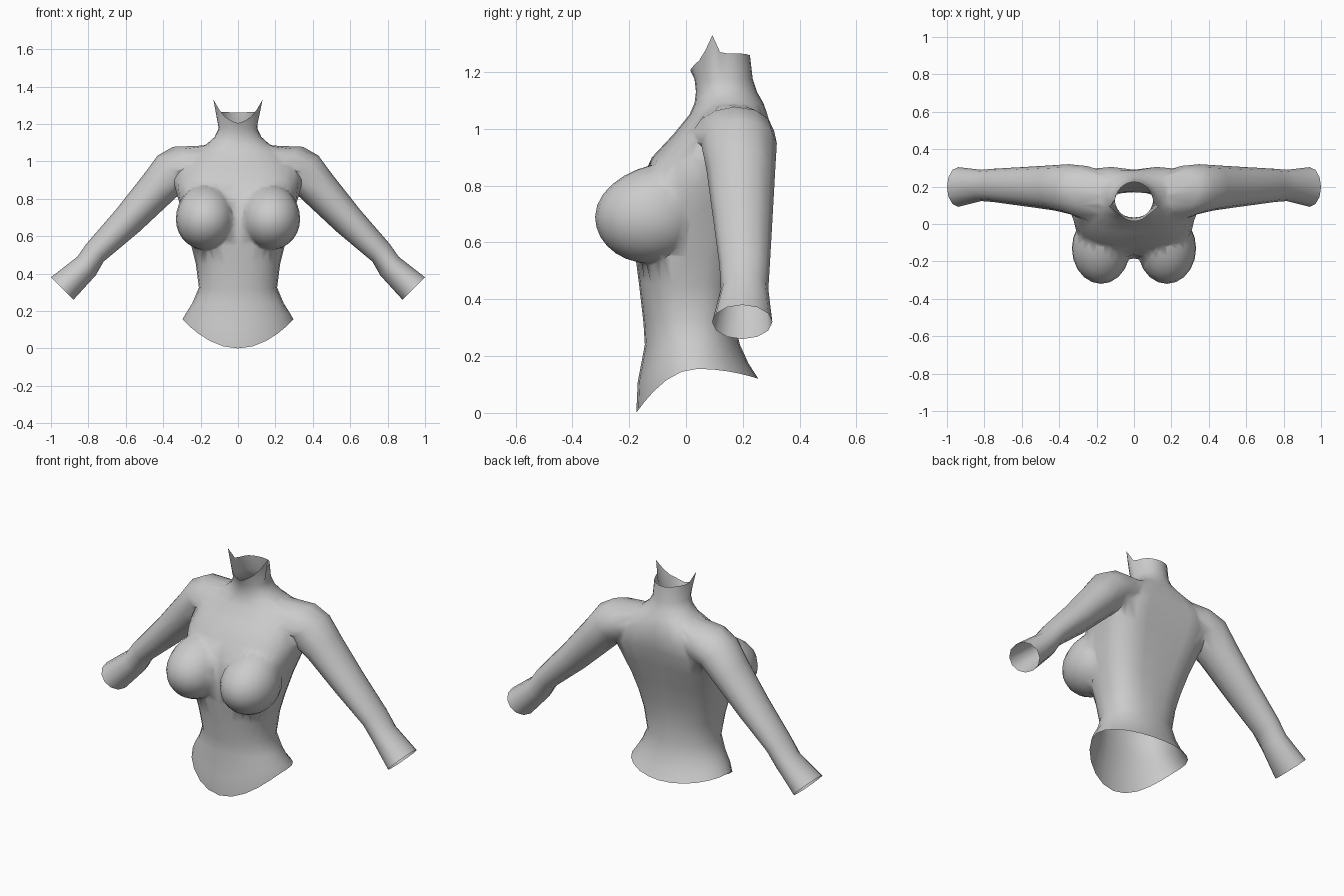
import bpy, bmesh, math
from mathutils import Vector

if "Cube" in bpy.data.objects:
    bpy.data.objects.remove(bpy.data.objects["Cube"])

grey = bpy.data.materials.new("light_grey")
grey.diffuse_color = (0.6, 0.6, 0.6, 1)
grey.use_nodes = True
grey.node_tree.nodes["Principled BSDF"].inputs["Base Color"].default_value = grey.diffuse_color


def make_object(name, bm):
    bmesh.ops.recalc_face_normals(bm, faces=bm.faces)
    me = bpy.data.meshes.new(name)
    bm.to_mesh(me)
    bm.free()
    me.materials.append(grey)
    ob = bpy.data.objects.new(name, me)
    bpy.context.collection.objects.link(ob)
    return ob


def loft(name, rings, cap_a, cap_b):
    """Closed tube through rings of points, with a fan of faces on each end."""
    bm = bmesh.new()
    vr = [[bm.verts.new(p) for p in r] for r in rings]
    n = len(vr[0])
    for a, b in zip(vr, vr[1:]):
        for i in range(n):
            j = (i + 1) % n
            bm.faces.new((a[i], a[j], b[j], b[i]))
    for ring, c in ((vr[0], cap_a), (vr[-1], cap_b)):
        v = bm.verts.new(c)
        for i in range(n):
            bm.faces.new((ring[i], ring[(i + 1) % n], v))
    return make_object(name, bm)


# Torso: rings start at the front (-y) and go round
N = 24
ANGLES = [2 * math.pi * i / N for i in range(N)]


def hem_z(t):
    c = math.cos(t)
    return 0.155 - (0.155 if c > 0 else 0.035) * c * c


def torso_ring(hw, yf, yb, p, zfun, back_p=None, blade=0.0):
    cy, hd = (yf + yb) / 2, (yb - yf) / 2
    pts = []
    for t in ANGLES:
        s, c = math.sin(t), math.cos(t)
        q = back_p if back_p and c < 0 else p
        x = hw * math.copysign(abs(s) ** (2 / q), s)
        y = cy - hd * math.copysign(abs(c) ** (2 / q), c)
        if c < 0:  # shoulder blades beside the spine groove
            y += blade * min(1, abs(x) / 0.18) * min(1, -2 * c)
        pts.append((x, y, zfun(t)))
    return pts


rings = [torso_ring(0.297, -0.175, 0.255, 2, hem_z),
         torso_ring(0.275, -0.17, 0.22, 2, lambda t: hem_z(t) * 0.55 + 0.24 * 0.45)]
for z, hw, yf, yb, p, bp, blade in [
        (0.24, 0.245, -0.145, 0.19, 2.1, 2.1, 0), (0.32, 0.205, -0.15, 0.17, 2.2, 2.3, 0),
        (0.45, 0.225, -0.165, 0.17, 2.3, 2.5, 0.01), (0.55, 0.25, -0.178, 0.185, 2.4, 2.7, 0.01),
        (0.68, 0.283, -0.185, 0.22, 2.5, 2.9, 0.015), (0.80, 0.32, -0.165, 0.255, 2.5, 3.1, 0.022),
        (0.90, 0.335, -0.12, 0.28, 2.5, 3.2, 0.028), (0.98, 0.30, -0.045, 0.29, 2.5, 3.0, 0.028),
        (1.05, 0.24, 0.012, 0.285, 2.3, 2.5, 0.012), (1.09, 0.17, 0.03, 0.273, 2.1, 2.1, 0),
        (1.13, 0.125, 0.035, 0.25, 2, 2, 0), (1.175, 0.103, 0.03, 0.235, 2, 2, 0)]:
    rings.append(torso_ring(hw, yf, yb, p, lambda t, z=z: z, bp, blade))

# Collar rim: dips at the front, a pointed tip on each side
RIM = [1.205, 1.212, 1.225, 1.24, 1.275, 1.33, 1.27, 1.265, 1.265, 1.265, 1.263, 1.26, 1.26]
collar = []
for i, (x, y, z) in enumerate(torso_ring(0.1, 0.015, 0.225, 2, lambda t: 0)):
    k = min(i, N - i)
    collar.append((x * {4: 1.15, 5: 1.36, 6: 1.05}.get(k, 1), y, RIM[k]))
rings.append(collar)
hem_cap, neck_cap = (0, 0.04, 0.13), (0, 0.12, 1.2)
open_ends = [hem_cap, neck_cap]
body = loft("torso_top", rings, hem_cap, neck_cap)

# Sleeves: (x, z, radius across, centre y, radius in y)
SLEEVE = [(0.13, 1.035, 0.073, 0.165, 0.095), (0.26, 0.99, 0.124, 0.172, 0.147),
          (0.35, 0.955, 0.118, 0.188, 0.136), (0.43, 0.857, 0.104, 0.193, 0.124),
          (0.59, 0.683, 0.086, 0.2, 0.107), (0.765, 0.511, 0.066, 0.207, 0.09),
          (0.81, 0.44, 0.07, 0.207, 0.083), (0.94, 0.32, 0.085, 0.198, 0.106)]
parts = []
for side, sx in (("left", 1), ("right", -1)):
    rs = []
    for x, z, r, cy, ry in SLEEVE:
        ring = []
        for i in range(12):
            t = 2 * math.pi * i / 12
            d = r * math.cos(t) * math.sqrt(0.5)
            ring.append((sx * (x + d), cy + ry * math.sin(t), z + d))
        rs.append(ring)
    ends = [(sx * s[0], s[3], s[1]) for s in (SLEEVE[0], SLEEVE[-1])]
    open_ends.append(ends[1])
    parts.append(loft(side + "_sleeve", rs, *ends))

    # Bust: ellipsoid whose upper part leans back into the chest
    bm = bmesh.new()
    bmesh.ops.create_uvsphere(bm, u_segments=20, v_segments=14, radius=1)
    for v in bm.verts:
        x, y, z = v.co
        v.co = (sx * (0.176 + 0.156 * x), -0.13 + 0.19 * y + 0.05 * max(z, 0) ** 2,
                0.69 + z * (0.185 if z > 0 else 0.163))
    parts.append(make_object(side + "_bust", bm))

# Join everything into one shell
bpy.context.view_layer.objects.active = body
for ob in parts:
    m = body.modifiers.new("join", 'BOOLEAN')
    m.operation, m.solver, m.object = 'UNION', 'EXACT', ob
    bpy.ops.object.modifier_apply(modifier=m.name)
    bpy.data.objects.remove(ob, do_unlink=True)

# Open the hem, neck and cuffs, then soften the seams
bm = bmesh.new()
bm.from_mesh(body.data)
caps = [v for v in bm.verts if any((v.co - Vector(c)).length < 0.002 for c in open_ends)]
bmesh.ops.delete(bm, geom=caps, context='VERTS')
bmesh.ops.remove_doubles(bm, verts=bm.verts, dist=0.008)
bmesh.ops.triangulate(bm, faces=[f for f in bm.faces if len(f.verts) > 4])
seam = {v for e in bm.edges if len(e.link_faces) == 2 and e.calc_face_angle(0) > 0.5
        for v in e.verts if not v.is_boundary and v.co.z < 1.12}
bmesh.ops.smooth_vert(bm, verts=list(seam), factor=0.35,
                      use_axis_x=True, use_axis_y=True, use_axis_z=True)
bm.to_mesh(body.data)
bm.free()

bpy.ops.object.select_all(action='DESELECT')
body.select_set(True)
bpy.context.view_layer.objects.active = body
bpy.ops.object.shade_smooth_by_angle(angle=math.radians(70))
